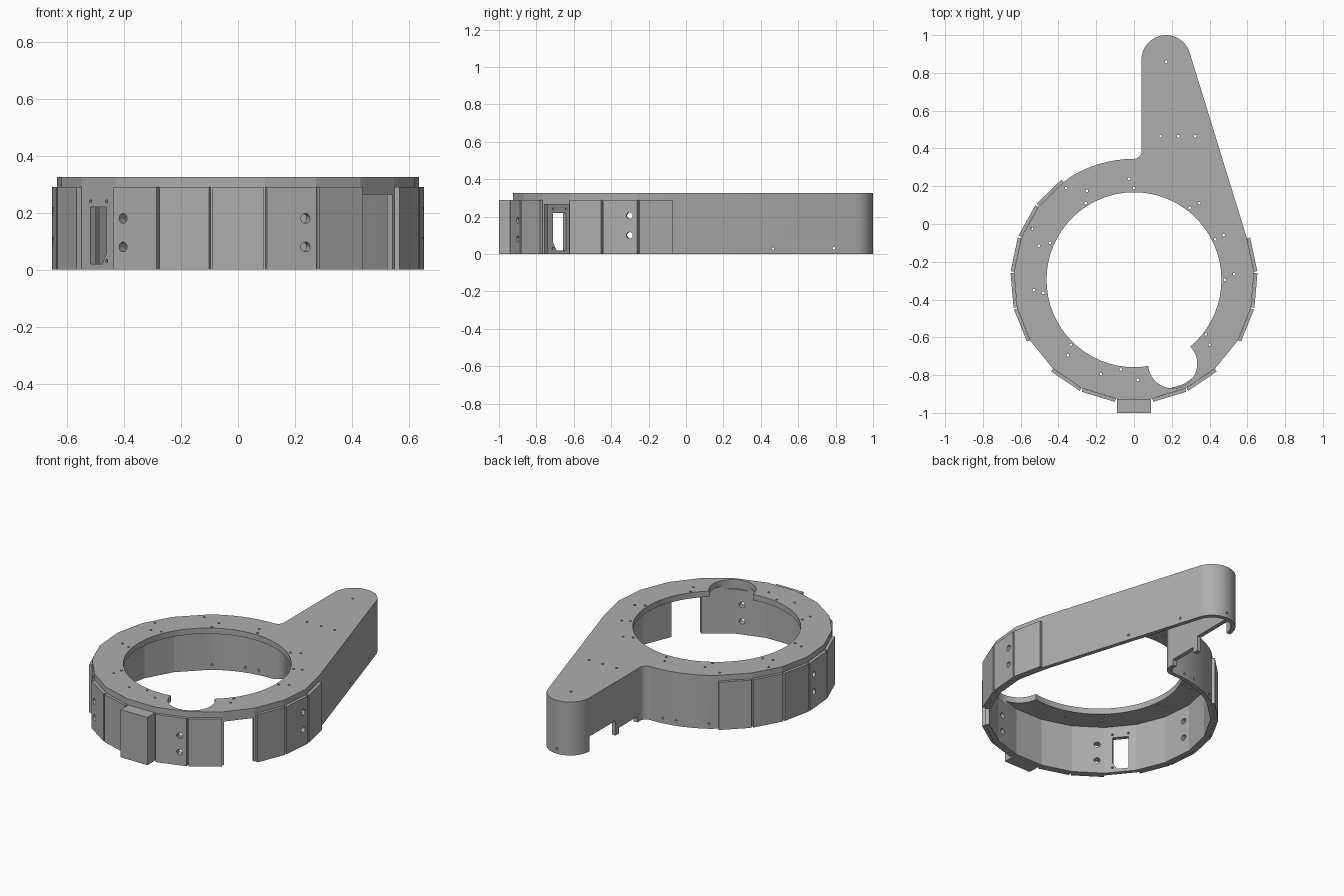
import bpy, bmesh, math
from mathutils import Matrix, Vector

if "Cube" in bpy.data.objects:
    bpy.data.objects.remove(bpy.data.objects["Cube"])

CY, APO, STEP, H, PANEL_H, WALL = -0.295, 0.63, 17.0, 0.325, 0.29, 0.025
R = APO / math.cos(math.radians(STEP / 2))

grey = bpy.data.materials.new("housing grey")
grey.diffuse_color = (0.42, 0.42, 0.42, 1)
grey.use_nodes = True
grey.node_tree.nodes["Principled BSDF"].inputs["Base Color"].default_value = grey.diffuse_color


def arc(cx, cy, r, a0, a1, n):
    return [(cx + r * math.cos(math.radians(a0 + (a1 - a0) * i / n)),
             cy + r * math.sin(math.radians(a0 + (a1 - a0) * i / n))) for i in range(n + 1)]


def finish(name, bm):
    bmesh.ops.recalc_face_normals(bm, faces=bm.faces)
    me = bpy.data.meshes.new(name)
    bm.to_mesh(me)
    bm.free()
    me.materials.append(grey)
    ob = bpy.data.objects.new(name, me)
    bpy.context.collection.objects.link(ob)
    return ob


def add_prism(bm, pts, lo, hi, mat=Matrix()):
    """Extrude a 2D outline from lo to hi, then place it."""
    a = [bm.verts.new(mat @ Vector((x, y, lo))) for x, y in pts]
    b = [bm.verts.new(mat @ Vector((x, y, hi))) for x, y in pts]
    bm.faces.new(a[::-1])
    bm.faces.new(b)
    for i in range(len(a)):
        j = (i + 1) % len(a)
        bm.faces.new((a[i], a[j], b[j], b[i]))


def prism(name, pts, lo, hi):
    bm = bmesh.new()
    add_prism(bm, pts, lo, hi)
    return finish(name, bm)


def inset(pts, d):
    """Offset a counter-clockwise outline inwards."""
    out = []
    for i, p in enumerate(pts):
        p0, p1, p2 = Vector(pts[i - 1]), Vector(p), Vector(pts[(i + 1) % len(pts)])
        u, v = (p1 - p0).normalized(), (p2 - p1).normalized()
        n1, n2 = Vector((-u.y, u.x)), Vector((-v.y, v.x))
        m = (n1 + n2).normalized()
        out.append(tuple(p1 + m * d / m.dot(n1)))
    return out


def cut(ob, cutter, keep=False):
    cutter.hide_render = True
    mod = ob.modifiers.new("cut", 'BOOLEAN')
    mod.operation, mod.solver, mod.object = 'DIFFERENCE', 'EXACT', cutter
    bpy.context.view_layer.objects.active = ob
    bpy.ops.object.modifier_apply(modifier=mod.name)
    if not keep:
        bpy.data.objects.remove(cutter)


def facet(k):
    """Local frame on facet k of the ring: x along it, y up, z outwards."""
    a = math.radians(-90 + STEP * k)
    n = Vector((math.cos(a), math.sin(a), 0))
    t = Vector((-n.y, n.x, 0))
    m = Matrix((t, (0, 0, 1), n)).transposed().to_4x4()
    m.translation = n * APO + Vector((0, CY, 0))
    return m


def rect(x0, x1, y0, y1):
    return [(x0, y0), (x1, y0), (x1, y1), (x0, y1)]


# Outline: faceted ring, long tapered arm, fillet, smooth rear arc
outline = arc(0, CY, R, -234.5, 20.5, 15)
outline += arc(0.17, 0.87, 0.13, 17.4, 180, 28)
outline += arc(0, 0.385, 0.04, 0, -90, 12)
outline += arc(0, CY, 0.64, 90, 125.5, 8)[1:-1]

housing = prism("housing", outline, 0, H)
cut(housing, prism("cavity", inset(outline, WALL), -0.1, PANEL_H))

# Round centre opening and the small round bite beside it
cut(housing, prism("centre_hole", arc(0, CY, 0.463, 0, 354.375, 63), -0.2, 0.5))
cut(housing, prism("side_bite", arc(0.205, -0.74, 0.13, 0, 352.5, 47), 0.27, 0.5))

# Open gap, chamfered window and arm wall notches
bm = bmesh.new()
add_prism(bm, rect(-0.085, 0.085, -0.1, 0.265), -0.06, 0.1, facet(3))
add_prism(bm, [(-0.045, 0.02), (0.02, 0.02), (0.045, 0.06), (0.045, 0.22), (-0.045, 0.22)],
          -0.06, 0.1, facet(-3))
add_prism(bm, rect(-0.02, 0.08, 0.62, 0.87), -0.1, 0.09)
add_prism(bm, rect(-0.02, 0.08, 0.41, 0.585), -0.1, 0.035)
cut(housing, finish("wall_openings", bm))

# Screw holes through the top plate
screws = [(.17, .86), (.14, .465), (.235, .465), (.325, .465), (.295, .085), (.345, .11),
          (0, .19), (-.025, .24), (-.36, .19), (-.25, .175), (-.255, .11), (-.54, -.025),
          (-.505, -.115), (-.445, -.1), (-.53, -.35), (-.48, -.365), (-.335, -.64),
          (-.35, -.695), (-.175, -.795), (-.07, -.77), (.02, -.825), (.38, -.585),
          (.4, -.64), (.48, -.295), (.53, -.265), (.43, -.08), (.475, -.06)]
bm = bmesh.new()
for x, y in screws:
    add_prism(bm, arc(x, y, 0.007, 0, 330, 11), 0.25, 0.4)
# Screw holes through the walls: around the window, arm side, tip and rear arc
for x, z in [(-0.045, 0.24), (0.045, 0.24), (0.045, 0.03)]:
    add_prism(bm, arc(x, z, 0.006, 0, 330, 11), -0.06, 0.06, facet(-3))
side = Matrix(((0, 0, 1), (1, 0, 0), (0, 1, 0))).to_4x4()
for y in (0.465, 0.79):
    add_prism(bm, arc(y, 0.03, 0.007, 0, 330, 11), 0.2, 0.7, side)
rear = Matrix(((-1, 0, 0), (0, 0, 1), (0, 1, 0))).to_4x4()
for x, y in [(0.17, 1.0), (-0.08, 0.34), (-0.16, 0.325), (-0.33, 0.25)]:
    add_prism(bm, arc(-x, 0.03, 0.007, 0, 330, 11), y - 0.1, y + 0.1, rear)
cut(housing, finish("screw_holes", bm))

# Flat panels on the ring facets
bm = bmesh.new()
for k in (1, 2, 4, 5, 6, -1, -2, -4, -5, -6, -7, -8):
    add_prism(bm, rect(-0.091, 0.091, 0, PANEL_H), 0.0005, 0.018, facet(k))
panels = finish("side_panels", bm)

# Paired round holes through panels and wall
bm = bmesh.new()
for k, x, zs in [(1, 0.05, (0.08, 0.18)), (-2, -0.05, (0.08, 0.18)),
                 (5, 0.05, (0.10, 0.205)), (-5, -0.05, (0.10, 0.205))]:
    for z in zs:
        add_prism(bm, arc(x, z, 0.017, 0, 345, 23), -0.06, 0.06, facet(k))
ports = finish("port_holes", bm)
cut(housing, ports, keep=True)
cut(panels, ports)

# Front block
prism("front_block", rect(-0.09, 0.09, -1.0, CY - APO - 0.0005), 0, PANEL_H)

for ob in [housing, panels]:
    bpy.ops.object.select_all(action='DESELECT')
    ob.select_set(True)
    bpy.context.view_layer.objects.active = ob
    bpy.ops.object.shade_smooth_by_angle(angle=math.radians(12))
